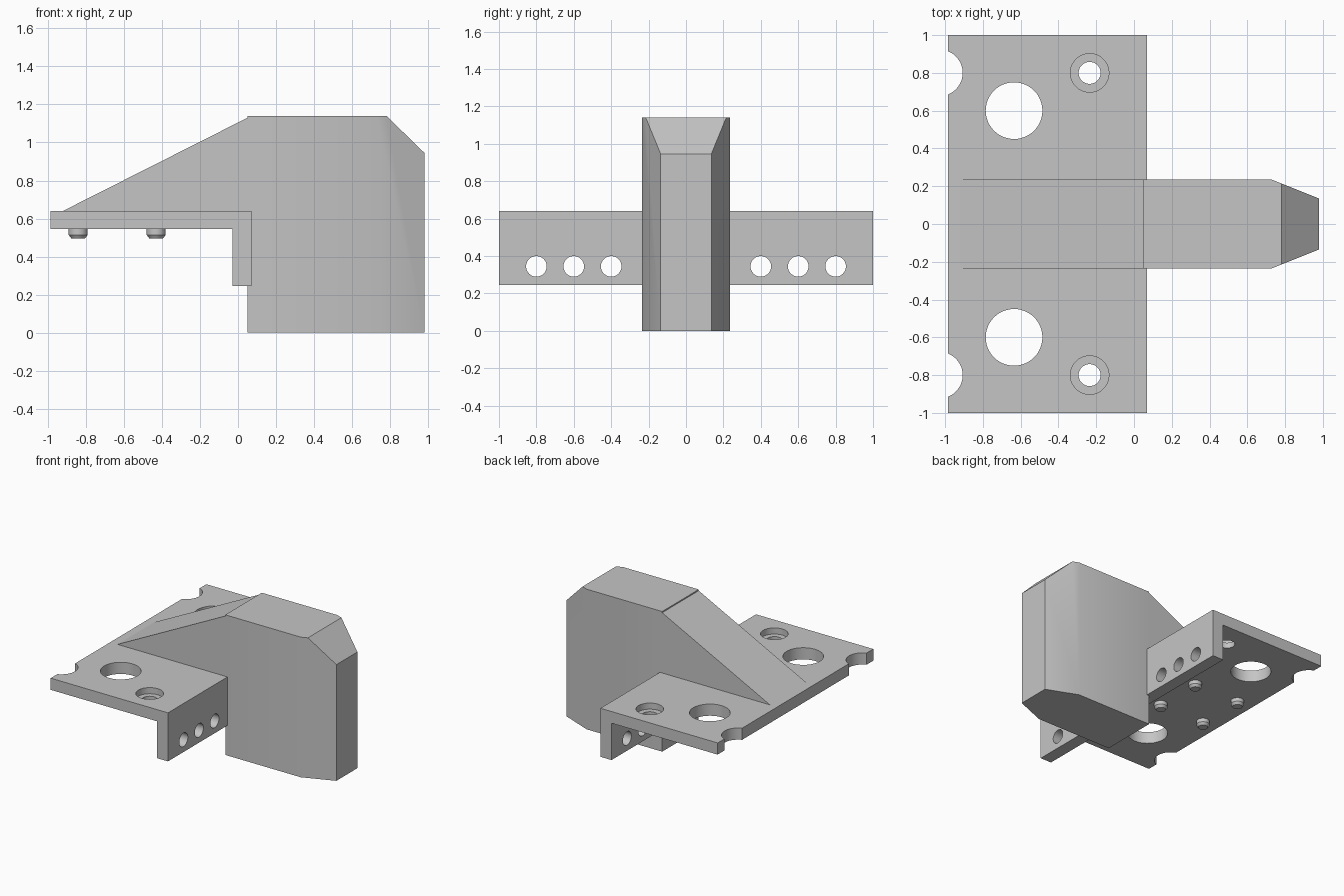
import bpy, bmesh
from math import radians, pi
from mathutils import Vector, Matrix

cube = bpy.data.objects.get("Cube")
if cube:
    bpy.data.objects.remove(cube, do_unlink=True)

grey = bpy.data.materials.new("plain grey")
grey.use_nodes = True
grey.diffuse_color = (0.56, 0.56, 0.56, 1)
grey.node_tree.nodes["Principled BSDF"].inputs["Base Color"].default_value = (0.56, 0.56, 0.56, 1)


def finish(name, bm):
    bmesh.ops.recalc_face_normals(bm, faces=bm.faces)
    mesh = bpy.data.meshes.new(name)
    bm.to_mesh(mesh)
    bm.free()
    mesh.materials.append(grey)
    obj = bpy.data.objects.new(name, mesh)
    bpy.context.collection.objects.link(obj)
    return obj


def prism(points, offset):
    """Closed prism from a flat outline swept along offset."""
    bm = bmesh.new()
    face = bm.faces.new([bm.verts.new(p) for p in points])
    swept = bmesh.ops.extrude_face_region(bm, geom=[face], use_keep_orig=True)
    verts = [v for v in swept["geom"] if isinstance(v, bmesh.types.BMVert)]
    bmesh.ops.translate(bm, vec=offset, verts=verts)
    return bm


def side_prism(name, profile, half):
    return finish(name, prism([(x, -half, z) for x, z in profile], (0, 2 * half, 0)))


def cylinder(name, centre, r1, depth, r2=None, along_x=False):
    bm = bmesh.new()
    matrix = Matrix.Translation(centre)
    if along_x:
        matrix = matrix @ Matrix.Rotation(pi / 2, 4, 'Y')
    bmesh.ops.create_cone(bm, cap_ends=True, segments=48, radius1=r1,
                          radius2=r1 if r2 is None else r2, depth=depth, matrix=matrix)
    return finish(name, bm)


def cut(obj, cutter):
    mod = obj.modifiers.new("cut", 'BOOLEAN')
    mod.operation = 'DIFFERENCE'
    mod.solver = 'EXACT'
    mod.object = cutter
    bpy.context.view_layer.objects.active = obj
    bpy.ops.object.modifier_apply(modifier=mod.name)
    bpy.data.objects.remove(cutter, do_unlink=True)


# L-shaped mounting plate with its hanging flange
plate = side_prism("mounting_plate", [(-0.985, 0.64), (-0.985, 0.545), (-0.03, 0.545),
                                      (-0.03, 0.245), (0.07, 0.245), (0.07, 0.64)], 1)
for s in (-1, 1):
    # large holes, edge notches and counterbored screw holes
    cut(plate, cylinder("large_hole", (-0.635, s * 0.6, 0.6), 0.15, 0.4))
    cut(plate, cylinder("edge_notch", (-1.03, s * 0.8, 0.6), 0.123, 0.4))
    cut(plate, cylinder("screw_hole", (-0.235, s * 0.8, 0.6), 0.058, 0.4))
    cut(plate, cylinder("counterbore", (-0.235, s * 0.8, 0.69), 0.102, 0.2))
    # row of flange holes
    for y in (0.4, 0.6, 0.8):
        cut(plate, cylinder("flange_hole", (0.02, s * y, 0.345), 0.055, 0.4, along_x=True))

# Tall block with tapered nose, top corner sliced off
outline = [(0.05, -0.235), (0.73, -0.235), (0.98, -0.135),
           (0.98, 0.135), (0.73, 0.235), (0.05, 0.235)]
bm = prism([(x, y, 0) for x, y in outline], (0, 0, 1.14))
sliced = bmesh.ops.bisect_plane(bm, geom=bm.verts[:] + bm.edges[:] + bm.faces[:],
                                plane_co=(0.78, 0, 1.14),
                                plane_no=Vector((0.195, 0, 0.2)).normalized(),
                                clear_outer=True)
rim = [e for e in sliced["geom_cut"] if isinstance(e, bmesh.types.BMEdge)]
bmesh.ops.holes_fill(bm, edges=rim, sides=0)
finish("tapered_block", bm)

# Sloping brace between plate and block
side_prism("sloping_brace", [(-0.92, 0.64), (-0.9, 0.6), (0.05, 0.6), (0.05, 1.13)], 0.235)

# Locating pegs with chamfered tips
for x in (-0.84, -0.43):
    for y in (-0.2, 0.2):
        cylinder("peg_shank", (x, y, 0.535), 0.05, 0.04)
        cylinder("peg_tip", (x, y, 0.505), 0.036, 0.02, r2=0.05)

# Smooth shading that keeps real edges sharp
for obj in bpy.context.scene.objects:
    obj.select_set(obj.type == 'MESH')
bpy.context.view_layer.objects.active = plate
bpy.ops.object.shade_smooth_by_angle(angle=radians(30))
